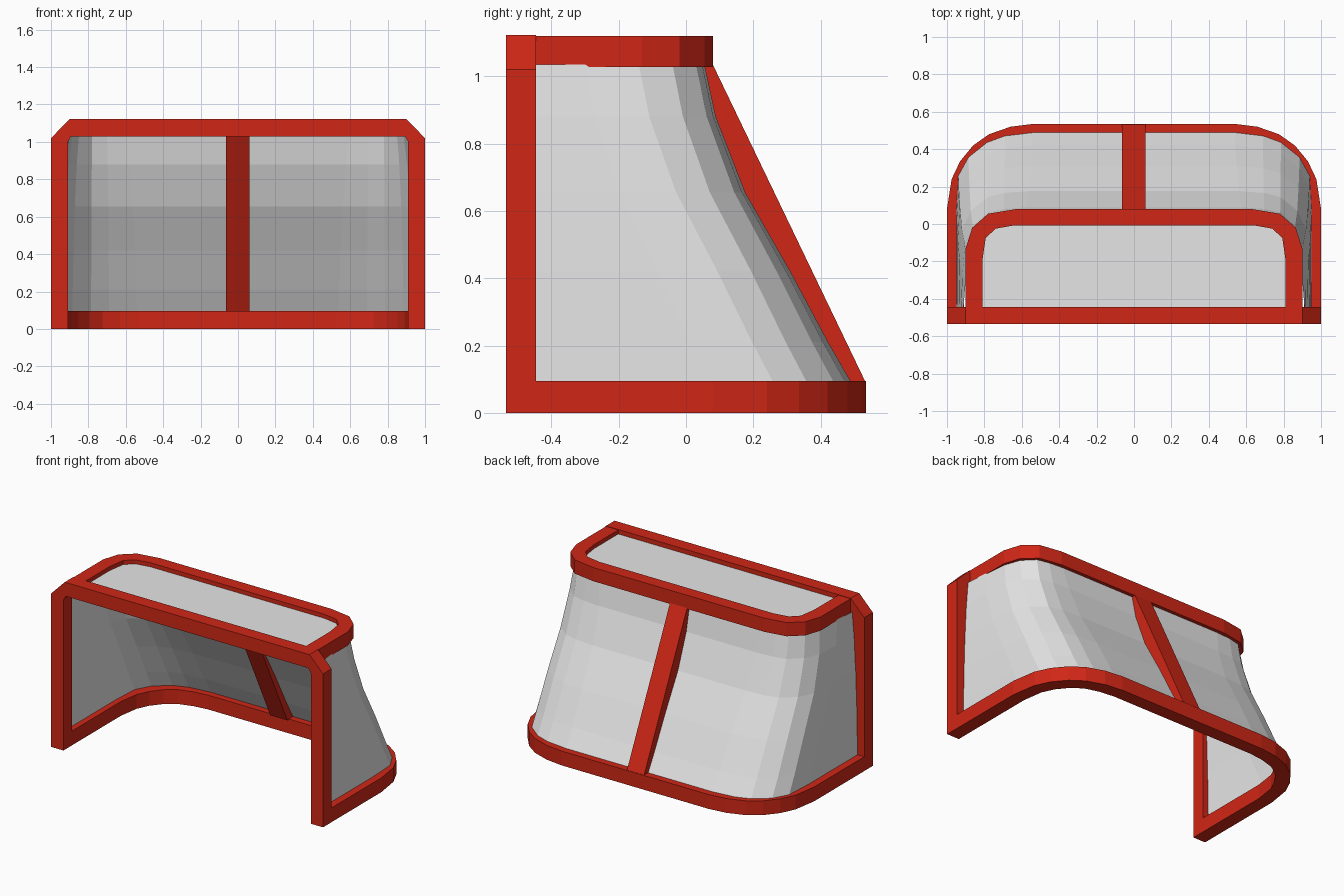
import bpy

if "Cube" in bpy.data.objects:
    bpy.data.objects.remove(bpy.data.objects["Cube"])


def material(name, rgb):
    m = bpy.data.materials.new(name)
    m.diffuse_color = (*rgb, 1)
    m.use_nodes = True
    m.node_tree.nodes["Principled BSDF"].inputs["Base Color"].default_value = m.diffuse_color
    return m


RED = material("red paint", (0.63, 0.02, 0.008))
NET = material("net grey", (0.79, 0.79, 0.79))


def make(name, verts, faces, mat):
    me = bpy.data.meshes.new(name)
    me.from_pydata(verts, [], faces)
    me.materials.append(mat)
    ob = bpy.data.objects.new(name, me)
    bpy.context.collection.objects.link(ob)
    bpy.context.view_layer.objects.active = ob
    bpy.ops.object.mode_set(mode='EDIT')
    bpy.ops.mesh.select_all(action='SELECT')
    bpy.ops.mesh.normals_make_consistent(inside=False)
    bpy.ops.object.mode_set(mode='OBJECT')
    return ob


def mirrored(half):
    """Right half of a path, continued on the left side."""
    return half + [(-x, y) for x, y in reversed(half)]


def band(name, outer, inner, place, a, b):
    """Solid strip between two mirrored paths, extruded from a to b."""
    outer, inner = mirrored(outer), mirrored(inner)
    n = len(outer)
    verts = [place(p, h) for i in range(n)
             for p, h in ((outer[i], a), (inner[i], a), (inner[i], b), (outer[i], b))]
    faces = [(4*i + k, 4*i + (k + 1) % 4, 4*i + 4 + (k + 1) % 4, 4*i + 4 + k)
             for i in range(n - 1) for k in range(4)]
    faces += [(0, 1, 2, 3), tuple(range(4*n - 4, 4*n))]
    return make(name, verts, faces, RED)


def flat(p, h):
    return (p[0], p[1], h)


def upright(p, h):
    return (p[0], h, p[1])


# Front posts and crossbar
band("front_frame",
     [(1, 0), (1, 1.02), (0.9, 1.122)],
     [(0.91, 0), (0.91, 1.0), (0.893, 1.03)], upright, -0.535, -0.445)

# Curved floor rail
band("base_rail",
     [(1, -0.445), (1, 0.08), (0.975, 0.24), (0.93, 0.335), (0.86, 0.42),
      (0.775, 0.48), (0.66, 0.52), (0.54, 0.535)],
     [(0.91, -0.445), (0.91, 0.07), (0.89, 0.205), (0.852, 0.285), (0.795, 0.355),
      (0.725, 0.405), (0.63, 0.433), (0.53, 0.445)],
     flat, 0, 0.095)

# Curved top rail
band("top_rail",
     [(0.9, -0.445), (0.9, -0.13), (0.865, -0.02), (0.78, 0.055), (0.63, 0.08)],
     [(0.81, -0.445), (0.81, -0.19), (0.793, -0.075), (0.74, -0.025), (0.64, -0.007)],
     flat, 1.028, 1.119)

# Sloping centre brace at the back
sec = [(0.077, 1.04), (0.533, 0.092), (0.43, 0.092), (-0.03, 1.04)]
make("back_brace", [(x, y, z) for x in (-0.064, 0.062) for y, z in sec],
     [(0, 1, 2, 3), (4, 5, 6, 7)] + [(k, (k + 1) % 4, 4 + (k + 1) % 4, 4 + k) for k in range(4)], RED)

# Net: loft between top and bottom outlines; width spreads early, depth sags late
top = mirrored([(0.915, -0.49), (0.9, -0.3), (0.885, -0.14), (0.85, -0.04),
                (0.78, 0.03), (0.7, 0.048), (0.6, 0.055)])
low = mirrored([(0.95, -0.49), (0.95, 0.08), (0.94, 0.27), (0.885, 0.37),
                (0.785, 0.45), (0.69, 0.485), (0.54, 0.503)])
rows = [(1.035, 0, 0), (0.88, 0.35, 0.075), (0.655, 0.65, 0.27),
        (0.42, 0.85, 0.57), (0.21, 0.96, 0.82), (0.07, 1, 1)]
n = len(top)
verts = [(a[0] + (b[0] - a[0]) * fx, a[1] + (b[1] - a[1]) * fy, z)
         for z, fx, fy in rows for a, b in zip(top, low)]
faces = [(r*n + i, r*n + i + 1, r*n + n + i + 1, r*n + n + i)
         for r in range(len(rows) - 1) for i in range(n - 1)]
make("net_sides_and_back", verts, faces, NET)

# Net panel in the roof
make("net_roof", [(x * 0.96, y - 0.01, 1.092) for x, y in top], [tuple(range(n))], NET)
